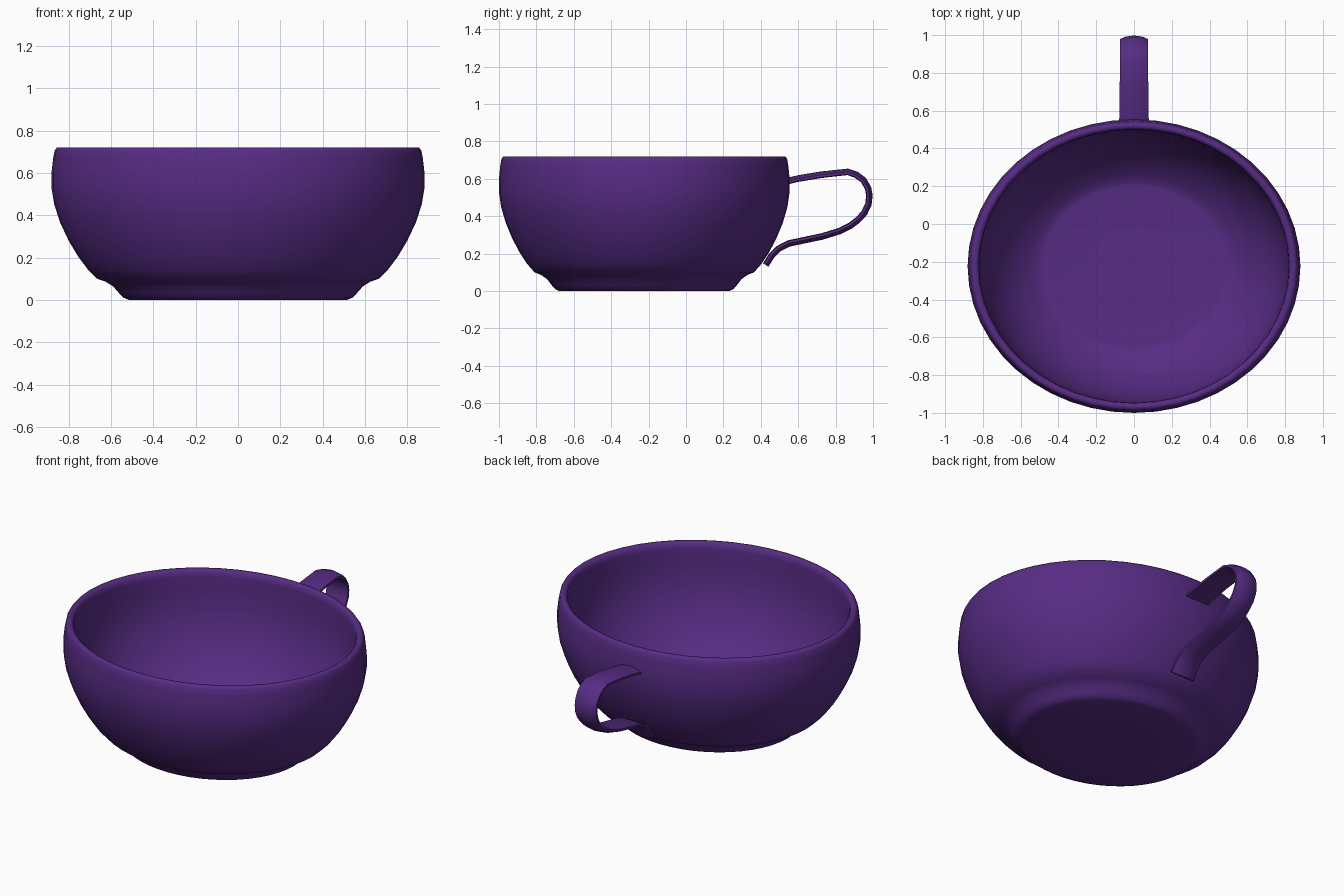
import bpy, bmesh, math
from mathutils import Vector

if "Cube" in bpy.data.objects:
    bpy.data.objects.remove(bpy.data.objects["Cube"])

purple = bpy.data.materials.new("purple_glaze")
purple.diffuse_color = (0.095, 0.025, 0.23, 1)
purple.use_nodes = True
purple.node_tree.nodes["Principled BSDF"].inputs["Base Color"].default_value = purple.diffuse_color
CY = -0.223           # bowl centre in y
SY = 0.882            # bowl is slightly oval


def skin(name, rings, sharp_angle):
    """Bridge equal-sized closed rings and cap both ends."""
    bm = bmesh.new()
    rows = [[bm.verts.new(p) for p in ring] for ring in rings]
    n = len(rows[0])
    for a, b in zip(rows, rows[1:]):
        for i in range(n):
            j = (i + 1) % n
            bm.faces.new((a[i], a[j], b[j], b[i]))
    bm.faces.new(rows[0][::-1])
    bm.faces.new(rows[-1])
    bmesh.ops.recalc_face_normals(bm, faces=bm.faces)
    me = bpy.data.meshes.new(name)
    bm.to_mesh(me)
    bm.free()
    ob = bpy.data.objects.new(name, me)
    bpy.context.collection.objects.link(ob)
    me.materials.append(purple)
    bpy.ops.object.select_all(action='DESELECT')
    ob.select_set(True)
    bpy.context.view_layer.objects.active = ob
    bpy.ops.object.shade_smooth_by_angle(angle=math.radians(sharp_angle))
    return ob


# Bowl: oval lathe, from the foot up the outside, over the rim, down the inside
profile = [(0.3, 0), (0.515, 0), (0.54, 0.01), (0.56, 0.03), (0.59, 0.064), (0.625, 0.086),
           (0.665, 0.10), (0.71, 0.145), (0.755, 0.205), (0.80, 0.28), (0.84, 0.365),
           (0.868, 0.45), (0.881, 0.53), (0.881, 0.60), (0.873, 0.67), (0.866, 0.705),
           (0.856, 0.72), (0.836, 0.72), (0.823, 0.708), (0.819, 0.68), (0.819, 0.60),
           (0.812, 0.50), (0.79, 0.40), (0.755, 0.315), (0.71, 0.235), (0.655, 0.165),
           (0.60, 0.115), (0.55, 0.08), (0.505, 0.053), (0.48, 0.05), (0.2, 0.05)]
N = 48
angles = [2 * math.pi * i / N for i in range(N)]
skin("bowl", [[(r * math.cos(a), CY + SY * r * math.sin(a), z) for a in angles]
              for r, z in profile], 60)

# Handle: strap with rounded faces swept along a path in the y-z plane
path = [(0.515, 0.580), (0.60, 0.600), (0.72, 0.62), (0.865, 0.636), (0.91, 0.62),
        (0.947, 0.593), (0.972, 0.55), (0.979, 0.51), (0.974, 0.465), (0.952, 0.418),
        (0.92, 0.383), (0.88, 0.352), (0.82, 0.322), (0.73, 0.294), (0.55, 0.256),
        (0.495, 0.228), (0.455, 0.188), (0.425, 0.140)]
section = [(-1, -0.012), (-1, 0.001), (-0.6, 0.013), (0, 0.019), (0.6, 0.013), (1, 0.001),
           (1, -0.012), (0.6, -0.015), (0, -0.016), (-0.6, -0.015)]
rings = []
last = len(path) - 1
for i, (y, z) in enumerate(path):
    here, p, q = Vector((y, z)), Vector(path[max(i - 1, 0)]), Vector(path[min(i + 1, last)])
    t = (here - p).normalized() + (q - here).normalized()   # mitred direction
    t.normalize()
    out = Vector((-t.y, t.x))
    w = 0.073 + 0.006 * abs(2 * i / last - 1) ** 3          # flares at both ends
    rings.append([(u * w, y + out.x * v, z + out.y * v) for u, v in section])
skin("handle", rings, 50)
